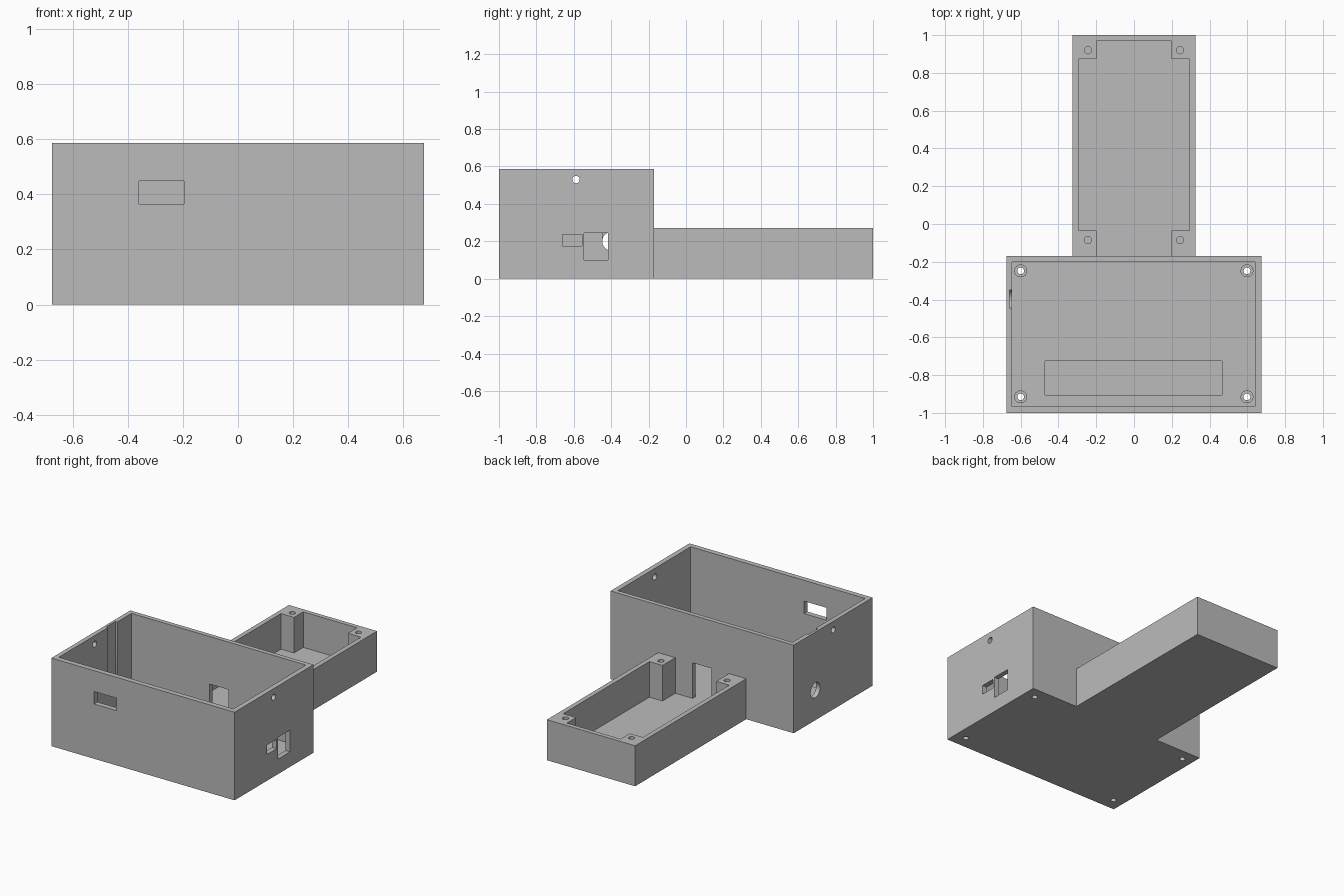
import bpy
import bmesh
import math
from mathutils import Matrix, Vector

old = bpy.data.objects.get("Cube")
if old:
    bpy.data.objects.remove(old, do_unlink=True)

GREY = (0.5, 0.5, 0.5, 1.0)
plastic = bpy.data.materials.new("grey plastic")
plastic.use_nodes = True
plastic.diffuse_color = GREY
plastic.node_tree.nodes["Principled BSDF"].inputs["Base Color"].default_value = GREY


def new_object(name, bm):
    bmesh.ops.recalc_face_normals(bm, faces=bm.faces)
    mesh = bpy.data.meshes.new(name)
    bm.to_mesh(mesh)
    bm.free()
    mesh.materials.append(plastic)
    obj = bpy.data.objects.new(name, mesh)
    bpy.context.collection.objects.link(obj)
    return obj


def block(name, x, y, z):
    """Box given by its (min, max) range on each axis."""
    bm = bmesh.new()
    bmesh.ops.create_cube(bm, size=1)
    for v in bm.verts:
        v.co = Vector(r[0] if c < 0 else r[1] for c, r in zip(v.co, (x, y, z)))
    return new_object(name, bm)


def rod(name, centre, radius, length, axis="Z"):
    bm = bmesh.new()
    turn = Matrix.Rotation(math.pi / 2, 4, "Y") if axis == "X" else Matrix()
    bmesh.ops.create_cone(bm, cap_ends=True, segments=32, radius1=radius,
                          radius2=radius, depth=length,
                          matrix=Matrix.Translation(centre) @ turn)
    return new_object(name, bm)


def cut(target, *cutters):
    """Subtract each cutter, then discard it."""
    for cutter in cutters:
        mod = target.modifiers.new("cut", "BOOLEAN")
        mod.operation, mod.solver, mod.object = "DIFFERENCE", "EXACT", cutter
        bpy.context.view_layer.objects.active = target
        bpy.ops.object.modifier_apply(modifier=mod.name)
        bpy.data.objects.remove(cutter, do_unlink=True)


FLOOR, TOP, TRAY_TOP = 0.033, 0.587, 0.27
BACK = -0.17

# Main box, open at the top
box = block("main_box", (-0.675, 0.675), (-1, BACK), (0, TOP))
cut(box,
    block("cavity", (-0.645, 0.641), (-0.965, -0.2), (FLOOR, 1)),
    block("floor_recess", (-0.47, 0.467), (-0.905, -0.725), (FLOOR - 0.012, 0.1)),
    block("front_window", (-0.36, -0.195), (-1.1, -0.9), (0.365, 0.448)),
    block("cable_opening", (-0.07, 0.07), (-0.25, -0.1), (FLOOR, TRAY_TOP)),
    block("small_port", (0.6, 0.8), (-0.66, -0.557), (0.175, 0.237)),
    block("large_port", (0.6, 0.8), (-0.545, -0.417), (0.1, 0.245)),
    rod("lid_screw_holes", (0, -0.588, 0.53), 0.02, 2, "X"),
    rod("connector_hole", (-0.66, -0.398, 0.2), 0.05, 0.1, "X"),
    block("connector_groove", (-0.659, -0.6), (-0.446, -0.35), (0.2, 1)))

# Standoffs with screw holes running through the floor
standoffs = []
for x in (-0.6, 0.598):
    for y in (-0.915, -0.248):
        cut(box, rod("floor_hole", (x, y, 0), 0.018, 0.3))
        post = rod("standoff", (x, y, (FLOOR + 0.08) / 2), 0.034, 0.08 - FLOOR)
        cut(post, rod("post_hole", (x, y, 0), 0.018, 0.5))
        standoffs.append(post)

# Rear tray: crossed cavities leave four corner posts
tray = block("rear_tray", (-0.325, 0.325), (BACK, 1), (0, TRAY_TOP))
cut(tray,
    block("wide_cavity", (-0.294, 0.294), (-0.035, 0.873), (FLOOR, 1)),
    block("long_cavity", (-0.198, 0.198), (-0.3, 0.97), (FLOOR, 1)))
for x in (-0.244, 0.244):
    for y in (-0.085, 0.92):
        cut(tray, rod("tray_screw_hole", (x, y, TRAY_TOP), 0.019, 0.3))

# Crisp edges, smooth bores
bpy.ops.object.select_all(action="DESELECT")
for obj in [box, tray] + standoffs:
    obj.select_set(True)
bpy.context.view_layer.objects.active = box
bpy.ops.object.shade_smooth_by_angle(angle=math.radians(30))
